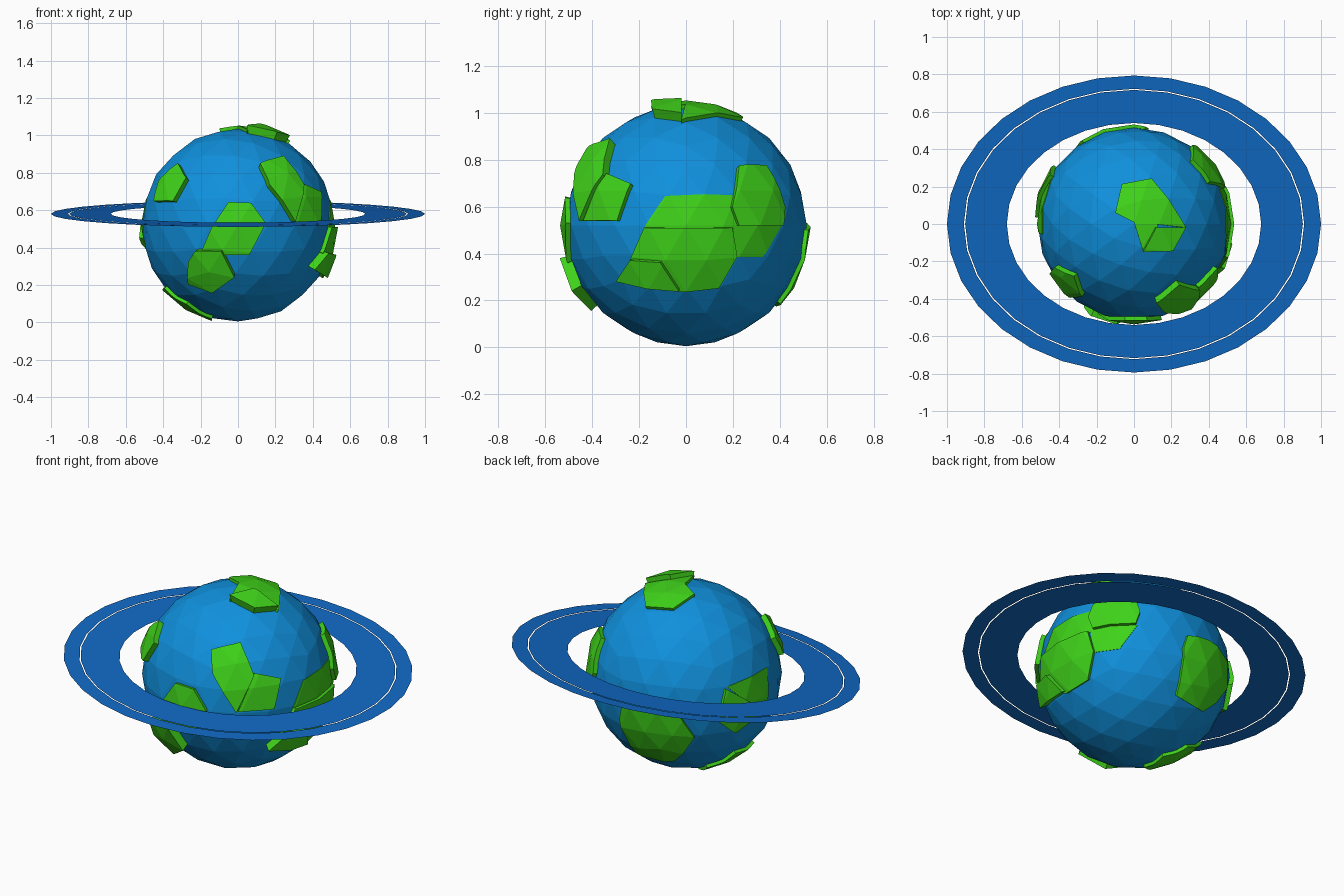
import bpy, bmesh, math
from mathutils import Vector, Matrix

if "Cube" in bpy.data.objects:
    bpy.data.objects.remove(bpy.data.objects["Cube"])

R = 0.515
C = Vector((0, 0, 0.52))


def material(name, rgb):
    m = bpy.data.materials.new(name)
    m.diffuse_color = (*rgb, 1)
    m.use_nodes = True
    m.node_tree.nodes["Principled BSDF"].inputs["Base Color"].default_value = m.diffuse_color
    return m


BLUE = material("ocean_blue", (0.005, 0.28, 0.72))
GREEN = material("land_green", (0.05, 0.65, 0.01))
RING = material("ring_blue", (0.005, 0.14, 0.55))


def finish(bm, name, mat):
    me = bpy.data.meshes.new(name)
    bm.to_mesh(me)
    bm.free()
    me.materials.append(mat)
    ob = bpy.data.objects.new(name, me)
    bpy.context.collection.objects.link(ob)
    return ob


def ball(radius):
    bm = bmesh.new()
    bmesh.ops.create_icosphere(bm, subdivisions=3, radius=radius)
    return bm


# Viewing frames: right axis, up axis, outward axis
X, Y, Z = Vector((1, 0, 0)), Vector((0, 1, 0)), Vector((0, 0, 1))
FRONT, SIDE, TOP = (X, Z, -Y), (Y, Z, X), (X, Y, Z)
BACK, BOTTOM = (X, Z, Y), (X, Y, -Z)
out = Vector((-0.477, 0.765, 0.423)).normalized()
rt = Z.cross(out).normalized()
BACK_LEFT = (rt, out.cross(rt), out)


def land(name, frame, pts, h):
    """Convex patch of the sphere raised by h, cut by planes through the centre."""
    r = R + h
    a, b, c = frame
    off = C.z if frame[1] == Z else 0
    dirs = []
    for u, v in pts:
        v -= off
        d = math.sqrt(max(r * r - u * u - v * v, 0))
        dirs.append((a * u + b * v + c * d).normalized())
    mid = sum(dirs, Vector())
    bm = ball(r)
    for p, q in zip(dirs, dirs[1:] + dirs[:1]):
        n = p.cross(q).normalized()
        if n.dot(mid) > 0:
            n = -n
        bmesh.ops.bisect_plane(bm, geom=bm.verts[:] + bm.edges[:] + bm.faces[:], dist=1e-5,
                               plane_co=(0, 0, 0), plane_no=n, clear_outer=True)
    # skirt down into the planet
    rim = [e for e in bm.edges if e.is_boundary]
    ext = bmesh.ops.extrude_edge_only(bm, edges=rim)
    for g in ext["geom"]:
        if isinstance(g, bmesh.types.BMVert):
            g.co *= (R - 0.02) / r
    bmesh.ops.recalc_face_normals(bm, faces=bm.faces[:])
    finish(bm, name, GREEN).location = C


# Planet
finish(ball(R), "planet", BLUE).location = C

# Front continent
land("front_land_upper", FRONT, [(-.07, .645), (.07, .64), (.15, .53), (.06, .36), (-.22, .37), (-.14, .51)], .022)
land("front_land_lower", FRONT, [(-.23, .38), (-.09, .38), (-.02, .24), (-.14, .155), (-.27, .2), (-.27, .32)], .048)
# Upper right continent
land("upper_right_land_a", FRONT, [(.12, .855), (.245, .895), (.36, .74), (.31, .54), (.17, .74)], .04)
land("upper_right_land_b", FRONT, [(.35, .745), (.45, .70), (.45, .54), (.31, .54)], .025)
# Upper left continent
land("upper_left_land", FRONT, [(-.43, .76), (-.325, .855), (-.28, .775), (-.35, .65), (-.455, .65)], .03)
# Polar continent
land("polar_land_main", TOP, [(-.065, .215), (.095, .245), (.28, -.02), (0, .01), (-.1, .06)], .018)
land("polar_land_neck", TOP, [(0, .01), (.12, .02), (.13, -.02), (.05, -.15)], .018)
land("polar_land_step", TOP, [(.12, -.02), (.28, -.02), (.21, -.145), (.05, -.15)], .045)
# Right side continent
land("right_land_upper", SIDE, [(-.09, .645), (.2, .65), (.22, .51), (-.18, .51)], .004)
land("right_land_middle", SIDE, [(-.18, .51), (.2, .51), (.22, .385), (.14, .25), (-.03, .235), (-.24, .37)], .022)
land("right_land_link", SIDE, [(.2, .53), (.41, .52), (.33, .385), (.21, .385)], .004)
land("right_land_step", SIDE, [(-.24, .37), (-.11, .36), (-.03, .235), (-.30, .28)], .048)
# Rear right continent
land("rear_right_land", SIDE, [(.23, .78), (.35, .78), (.43, .6), (.42, .52), (.23, .52), (.2, .6)], .025)
# Rear continent
land("rear_land", BACK, [(.08, .42), (.04, .18), (-.18, .18), (-.33, .37), (-.28, .5), (-.1, .53), (.06, .5)], .018)
# Left side continent
land("left_land_upper", BACK_LEFT, [(.245, -.07), (.45, .04), (.45, -.185), (.37, -.17)], .004)
land("left_land_lower", BACK_LEFT, [(.245, -.07), (.37, -.15), (.44, -.19), (.29, -.32), (.2, -.26)], .025)
# Underside continent
land("underside_land", BOTTOM, [(-.4, -.08), (-.4, .1), (-.25, .16), (-.14, .08), (-.14, -.08), (-.28, -.15)], .018)


# Thin tilted oval rings
def ring(name, inner, outer, n=32):
    bm = bmesh.new()
    loops = []
    for r in (inner, outer):
        loops.append([bm.verts.new((r * math.cos(t), r * 0.797 * math.sin(t), 0))
                      for t in (2 * math.pi * i / n for i in range(n))])
    a, b = loops
    for i in range(n):
        j = (i + 1) % n
        bm.faces.new((a[i], b[i], b[j], a[j]))
    ob = finish(bm, name, RING)
    ob.location = (0, 0, 0.58)
    ob.rotation_euler.x = math.radians(5)


ring("inner_ring", 0.68, 0.903)
ring("outer_ring", 0.91, 1.0)
